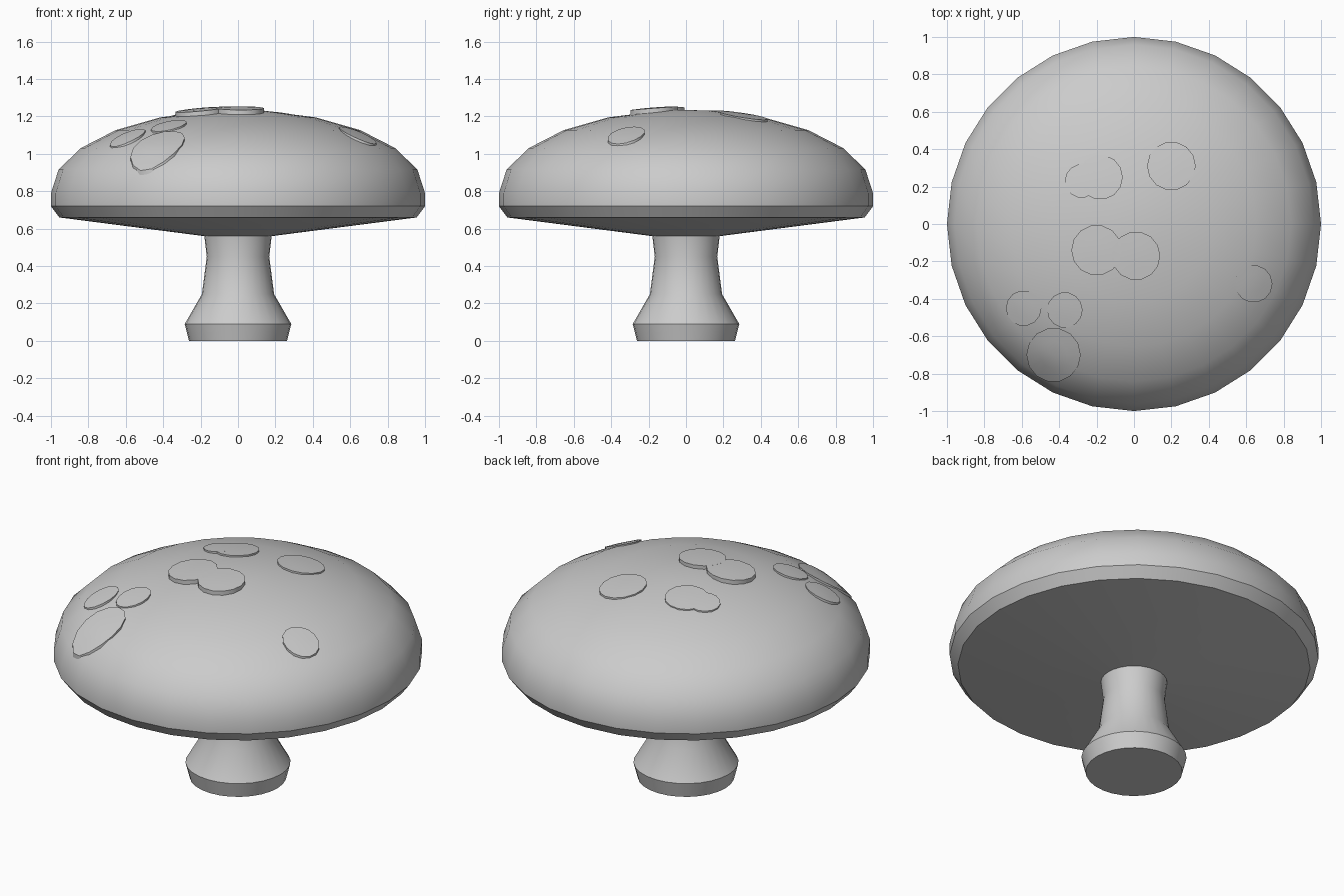
import bpy, bmesh, math

if "Cube" in bpy.data.objects:
    bpy.data.objects.remove(bpy.data.objects["Cube"])

SIDES = 28
grey = bpy.data.materials.new("plain grey")
grey.diffuse_color = (0.6, 0.6, 0.6, 1)
grey.use_nodes = True
grey.node_tree.nodes["Principled BSDF"].inputs["Base Color"].default_value = grey.diffuse_color


def finish(name, bm):
    bmesh.ops.recalc_face_normals(bm, faces=bm.faces)
    mesh = bpy.data.meshes.new(name)
    bm.to_mesh(mesh)
    bm.free()
    mesh.materials.append(grey)
    obj = bpy.data.objects.new(name, mesh)
    bpy.context.collection.objects.link(obj)
    bpy.ops.object.select_all(action='DESELECT')
    obj.select_set(True)
    bpy.context.view_layer.objects.active = obj
    bpy.ops.object.shade_smooth_by_angle(angle=math.radians(30))


def lathe(name, profile):
    """Spin (radius, z) points around z; the ends sit on the axis."""
    bm = bmesh.new()
    verts = [bm.verts.new((r, 0, z)) for r, z in profile]
    edges = [bm.edges.new(p) for p in zip(verts, verts[1:])]
    bmesh.ops.spin(bm, geom=verts + edges, cent=(0, 0, 0), axis=(0, 0, 1),
                   angle=math.tau, steps=SIDES)
    bmesh.ops.remove_doubles(bm, verts=bm.verts, dist=1e-4)
    finish(name, bm)


def dome_z(x, y):
    return 0.79 + 0.445 * math.sqrt(max(0, 1 - x * x - y * y))


# Stem with a flared foot
lathe("stem", [(0, 0), (0.262, 0), (0.285, 0.09), (0.193, 0.25),
               (0.167, 0.45), (0.18, 0.56), (0, 0.56)])

# Cap: shallow underside, bevelled rim, half-ellipsoid dome
dome = [(math.cos(a), 0.79 + 0.445 * math.sin(a))
        for a in (math.radians(i * 90 / 5.5) for i in range(6))]
lathe("cap", [(0, 0.555), (0.18, 0.56), (0.955, 0.66), (1, 0.72)]
      + dome + [(0, 1.235)])


# Spots: round patches lying on the dome
def spot(number, cx, cy, radius, lift):
    bm = bmesh.new()
    n = 14
    rings = []
    for scale, h in ((0.5, lift), (1, lift), (1, -0.02)):
        ring = []
        for i in range(n):
            a = math.tau * i / n
            x = cx + radius * scale * math.cos(a)
            y = cy + radius * scale * math.sin(a)
            ring.append(bm.verts.new((x, y, dome_z(x, y) + h)))
        rings.append(ring)
    top = bm.verts.new((cx, cy, dome_z(cx, cy) + lift))
    for i in range(n):
        j = (i + 1) % n
        bm.faces.new((top, rings[0][i], rings[0][j]))
        for a, b in zip(rings, rings[1:]):
            bm.faces.new((a[i], b[i], b[j], a[j]))
    finish(f"spot_{number}", bm)


for k, s in enumerate([
        (-0.59, -0.45, 0.095, 0.005), (-0.37, -0.46, 0.095, 0.005),
        (-0.43, -0.70, 0.145, 0.005), (0.64, -0.32, 0.10, 0.005),
        (-0.20, -0.14, 0.135, 0.02), (0.01, -0.17, 0.13, 0.02),
        (0.20, 0.31, 0.13, 0.006), (-0.18, 0.25, 0.12, 0.006),
        (-0.28, 0.23, 0.09, 0.006)]):
    spot(k + 1, *s)
